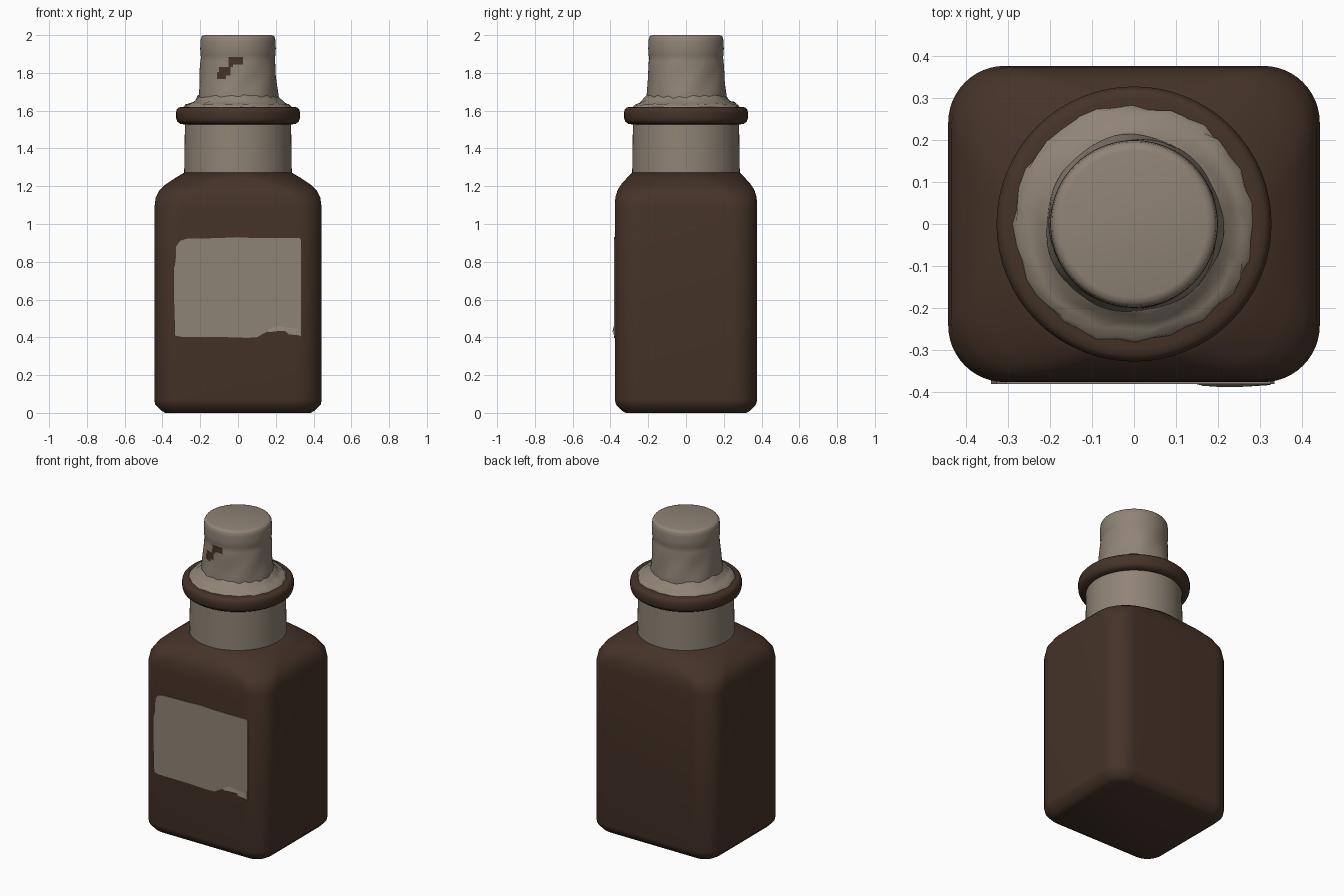
import bpy, bmesh, math, random

if "Cube" in bpy.data.objects:
    bpy.data.objects.remove(bpy.data.objects["Cube"])

random.seed(4)


def material(name, rgb):
    m = bpy.data.materials.new(name)
    m.diffuse_color = (*rgb, 1)
    m.use_nodes = True
    m.node_tree.nodes["Principled BSDF"].inputs["Base Color"].default_value = m.diffuse_color
    return m


BROWN = material("dark_brown_glass", (0.060, 0.033, 0.021))
BEIGE = material("beige_wax_paper", (0.275, 0.229, 0.178))


def finish(bm, name, mats, angle=40):
    bmesh.ops.remove_doubles(bm, verts=bm.verts, dist=1e-5)
    bmesh.ops.recalc_face_normals(bm, faces=bm.faces)
    me = bpy.data.meshes.new(name)
    bm.to_mesh(me)
    bm.free()
    for m in mats:
        me.materials.append(m)
    ob = bpy.data.objects.new(name, me)
    bpy.context.collection.objects.link(ob)
    bpy.ops.object.select_all(action='DESELECT')
    ob.select_set(True)
    bpy.context.view_layer.objects.active = ob
    bpy.ops.object.shade_smooth_by_angle(angle=math.radians(angle))
    return ob


def loft(rings, cap_bottom=True, cap_top=True):
    bm = bmesh.new()
    loops = [[bm.verts.new(p) for p in ring] for ring in rings]
    n = len(loops[0])
    for a, b in zip(loops, loops[1:]):
        for i in range(n):
            j = (i + 1) % n
            bm.faces.new((a[i], a[j], b[j], b[i]))
    if cap_bottom:
        bm.faces.new(loops[0][::-1])
    if cap_top:
        bm.faces.new(loops[-1])
    return bm


def rounded_rect(z, hx, hy, r, seg=12):
    pts = []
    for q, (sx, sy) in enumerate(((1, 1), (-1, 1), (-1, -1), (1, -1))):
        for k in range(seg + 1):
            a = math.pi / 2 * (q + k / seg)
            pts.append((sx * (hx - r) + r * math.cos(a),
                        sy * (hy - r) + r * math.sin(a), z))
    return pts


def circle(z, r, n=64, jitter=0.0, zjitter=0.0):
    pts = []
    for i in range(n):
        a = 2 * math.pi * i / n
        rr = r + random.uniform(-jitter, jitter)
        pts.append((rr * math.cos(a), rr * math.sin(a),
                    z + random.uniform(-zjitter, zjitter)))
    return pts


# Body: rounded box blending into a round shoulder
body = [(0.005, .385, .320, .08), (0.012, .405, .340, .10), (0.045, .438, .371, .13),
        (0.07, .443, .377, .135), (1.08, .443, .377, .135), (1.14, .436, .374, .15),
        (1.18, .415, .362, .18), (1.21, .383, .343, .215), (1.24, .338, .316, .25),
        (1.272, .285, .285, .285)]
body[0] = (0.0,) + body[0][1:]
finish(loft([rounded_rect(*b) for b in body]), "bottle_body", [BROWN], 50)

# Neck band
neck = [(1.265, .285), (1.40, .283), (1.535, .281)]
finish(loft([circle(z, r) for z, r in neck]), "neck_band", [BEIGE])

# Rolled lip
lip = [(1.527, .283), (1.530, .305), (1.542, .321), (1.56, .327), (1.59, .328),
       (1.607, .324), (1.617, .314), (1.620, .298), (1.622, .15)]
finish(loft([circle(z, r) for z, r in lip]), "bottle_lip", [BROWN], 50)

# Ragged wax spilling over the lip
wax = [(1.618, .284, .009, 0), (1.632, .277, .009, .003), (1.640, .255, .006, .007),
       (1.650, .235, .005, .008), (1.672, .216, .005, .008), (1.69, .195, .003, .004)]
finish(loft([circle(z, r, 40, j, zj) for z, r, j, zj in wax]), "wax_spill", [BEIGE], 60)

# Stopper: lumpy wax-covered cork, with a chipped patch showing brown
levels = [(1.62, .212), (1.68, .211), (1.71, .208), (1.74, .205), (1.768, .203),
          (1.785, .202), (1.805, .201), (1.83, .200), (1.845, .199), (1.862, .198),
          (1.883, .195), (1.895, .199), (1.93, .200), (1.965, .199), (1.985, .196),
          (1.996, .189), (2.0, .175)]
rings = []
for z, r in levels:
    ring = []
    for i in range(96):
        a = 2 * math.pi * i / 96
        low = max(0, min(1, (1.9 - z) * 8))
        wave = low * (.003 * math.sin(3 * a + 9 * z) + .002 * math.sin(7 * a - 25 * z))
        ring.append(((r + wave) * math.cos(a), (r + wave) * math.sin(a), z))
    rings.append(ring)
bm = loft(rings)
chips = [(-.116, -.060, 1.768, 1.805), (-.095, -.042, 1.785, 1.83),
         (-.050, -.030, 1.83, 1.862), (-.047, .026, 1.845, 1.883)]
for f in bm.faces:
    c = f.calc_center_median()
    if c.y < 0 and any(x0 < c.x < x1 and z0 < c.z < z1 for x0, x1, z0, z1 in chips):
        f.material_index = 1
finish(bm, "stopper", [BEIGE, BROWN], 50)

# Paper label with worn edges and a torn lower right corner
outline = [(-.335, .41), (-.30, .403), (-.10, .402), (.05, .397), (.10, .400), (.13, .418),
           (.16, .432), (.20, .428), (.24, .440), (.27, .415), (.31, .412), (.333, .405),
           (.334, .60), (.335, .915), (.325, .926), (.10, .925), (0, .930), (-.12, .925),
           (-.27, .922), (-.305, .912), (-.328, .88), (-.330, .80), (-.341, .77), (-.341, .60)]
bm = bmesh.new()
face = bm.faces.new([bm.verts.new((x, -.3815, z)) for x, z in outline])
ext = bmesh.ops.extrude_face_region(bm, geom=[face])
for v in ext["geom"]:
    if isinstance(v, bmesh.types.BMVert):
        v.co.y = -.373
finish(bm, "paper_label", [BEIGE], 30)

# Curled flap on the torn corner
bm = bmesh.new()
flap = [[(.15, -.382, .437), (.21, -.382, .460), (.27, -.382, .450), (.325, -.382, .445)],
        [(.165, -.386, .425), (.21, -.389, .430), (.265, -.388, .432), (.325, -.384, .408)]]
rows = [[bm.verts.new(p) for p in row] for row in flap]
for i in range(3):
    bm.faces.new((rows[1][i], rows[1][i + 1], rows[0][i + 1], rows[0][i]))
finish(bm, "label_curl", [BEIGE], 60)
